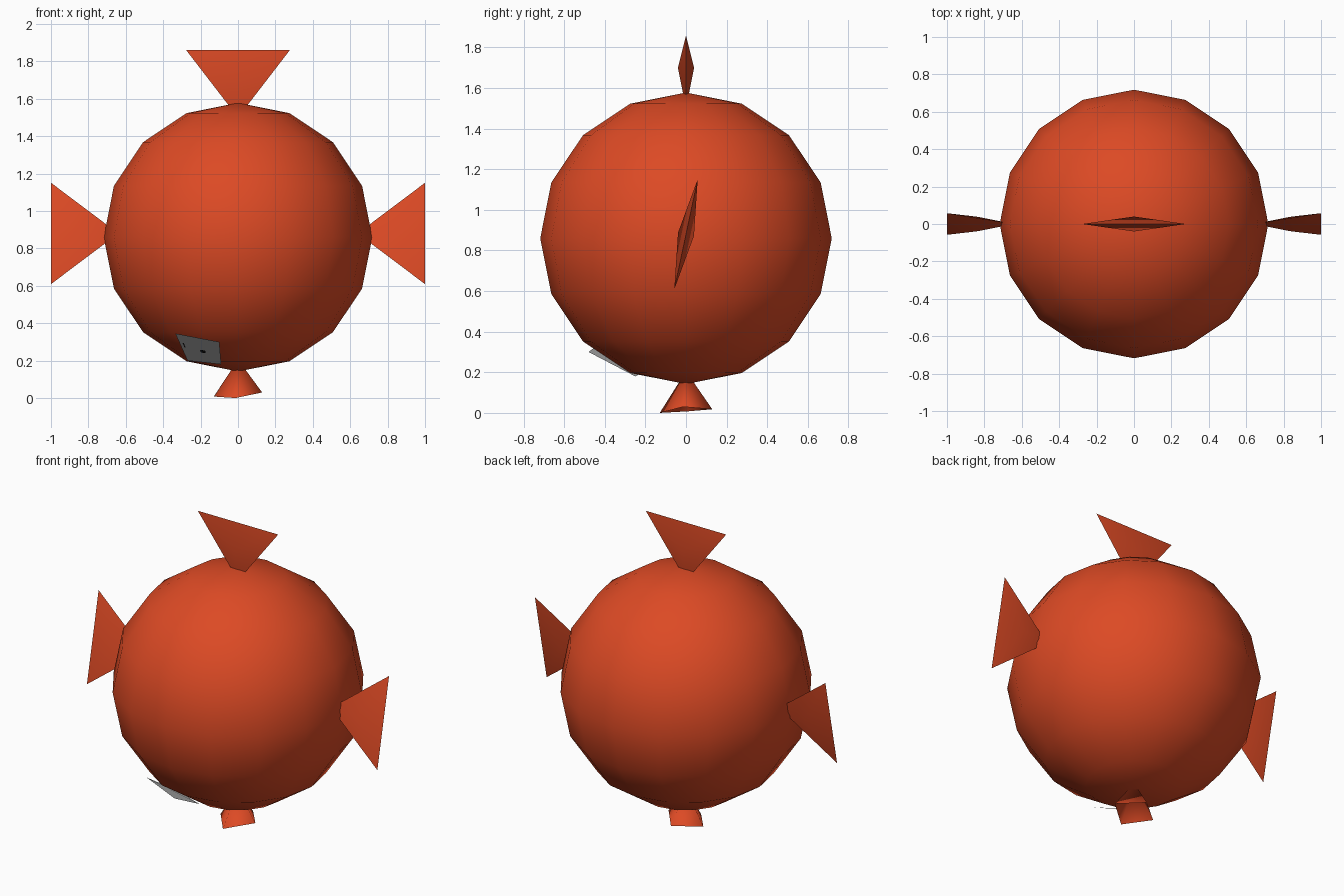
import bpy, bmesh
from math import radians, sin, cos, pi
from mathutils import Matrix, Vector

cube = bpy.data.objects.get("Cube")
if cube:
    bpy.data.objects.remove(cube)


def material(name, color):
    m = bpy.data.materials.new(name)
    m.use_nodes = True
    m.diffuse_color = (*color, 1)
    m.node_tree.nodes["Principled BSDF"].inputs["Base Color"].default_value = (*color, 1)
    return m


orange = material("orange red", (0.72, 0.068, 0.018))
grey = material("tag grey", (0.6, 0.6, 0.6))
black = material("mark black", (0.01, 0.01, 0.01))


def finish(name, bm, mat, smooth_angle=0):
    mesh = bpy.data.meshes.new(name)
    bm.to_mesh(mesh)
    bm.free()
    mesh.materials.append(mat)
    obj = bpy.data.objects.new(name, mesh)
    bpy.context.collection.objects.link(obj)
    if smooth_angle:
        bpy.ops.object.select_all(action='DESELECT')
        obj.select_set(True)
        bpy.context.view_layer.objects.active = obj
        bpy.ops.object.shade_smooth_by_angle(angle=radians(smooth_angle))


# Round body
CENTRE = 0.86
bm = bmesh.new()
bmesh.ops.create_uvsphere(bm, u_segments=16, v_segments=8, radius=0.718,
                          matrix=Matrix.Translation((0, 0, CENTRE)))
finish("body", bm, orange, 60)


# Fins: a straight outer edge, thick in the middle, tapering into the body
def fin(name, matrix):
    bm = bmesh.new()
    root = bm.verts.new((0, 0, 0.64))
    a = bm.verts.new((-0.277, 0, 1.0))
    b = bm.verts.new((0.277, 0, 1.0))
    for side in (-1, 1):
        bulge = bm.verts.new((0, 0.04 * side, 0.84))
        for pair in ((a, b), (a, root), (b, root)):
            bm.faces.new((*pair, bulge))
    bm.transform(matrix)
    bmesh.ops.recalc_face_normals(bm, faces=bm.faces)
    finish(name, bm, orange, 40)


fin("top_fin", Matrix.Translation((0, 0, CENTRE)))
for name, side in (("left_fin", 1), ("right_fin", -1)):
    fin(name, Matrix.Translation((0, 0, 0.88)) @ Matrix.Rotation(radians(-12), 4, 'X')
        @ Matrix.Rotation(radians(90 * side), 4, 'Y'))

# Flared, slightly tilted foot under the body, open and hollow below
bm = bmesh.new()
tip = bm.verts.new((0, 0, 0.205))
rim = []
for i, z in enumerate((0.03, 0.018, 0.008, 0.0)):
    t = i * pi / 2 - radians(6)
    rim.append(bm.verts.new((0.13 * cos(t), 0.13 * sin(t), z)))
for i in range(4):
    bm.faces.new((rim[i], rim[(i + 1) % 4], tip))
finish("foot", bm, orange, 100)

# Thin grey tag under the front, with small dark marks
corners = [Vector(c) for c in ((-0.335, -0.42, 0.345), (-0.27, -0.21, 0.20),
                               (-0.09, -0.25, 0.18), (-0.10, -0.48, 0.30))]
normal = Vector((-0.2, -0.35, -0.6)).normalized()


def tag_point(u, v, lift):
    top = corners[0].lerp(corners[3], u)
    return top.lerp(corners[1].lerp(corners[2], u), v) + normal * lift


def plate(name, u0, u1, v0, v1, lift, mat):
    bm = bmesh.new()
    bm.faces.new([bm.verts.new(tag_point(u, v, lift))
                  for u, v in ((u0, v0), (u0, v1), (u1, v1), (u1, v0))])
    finish(name, bm, mat)


plate("tag", 0, 1, 0, 1, 0, grey)
plate("tag_mark_side", 0.09, 0.12, 0.3, 0.48, 0.003, black)
plate("tag_mark_middle", 0.49, 0.62, 0.47, 0.58, 0.003, black)
